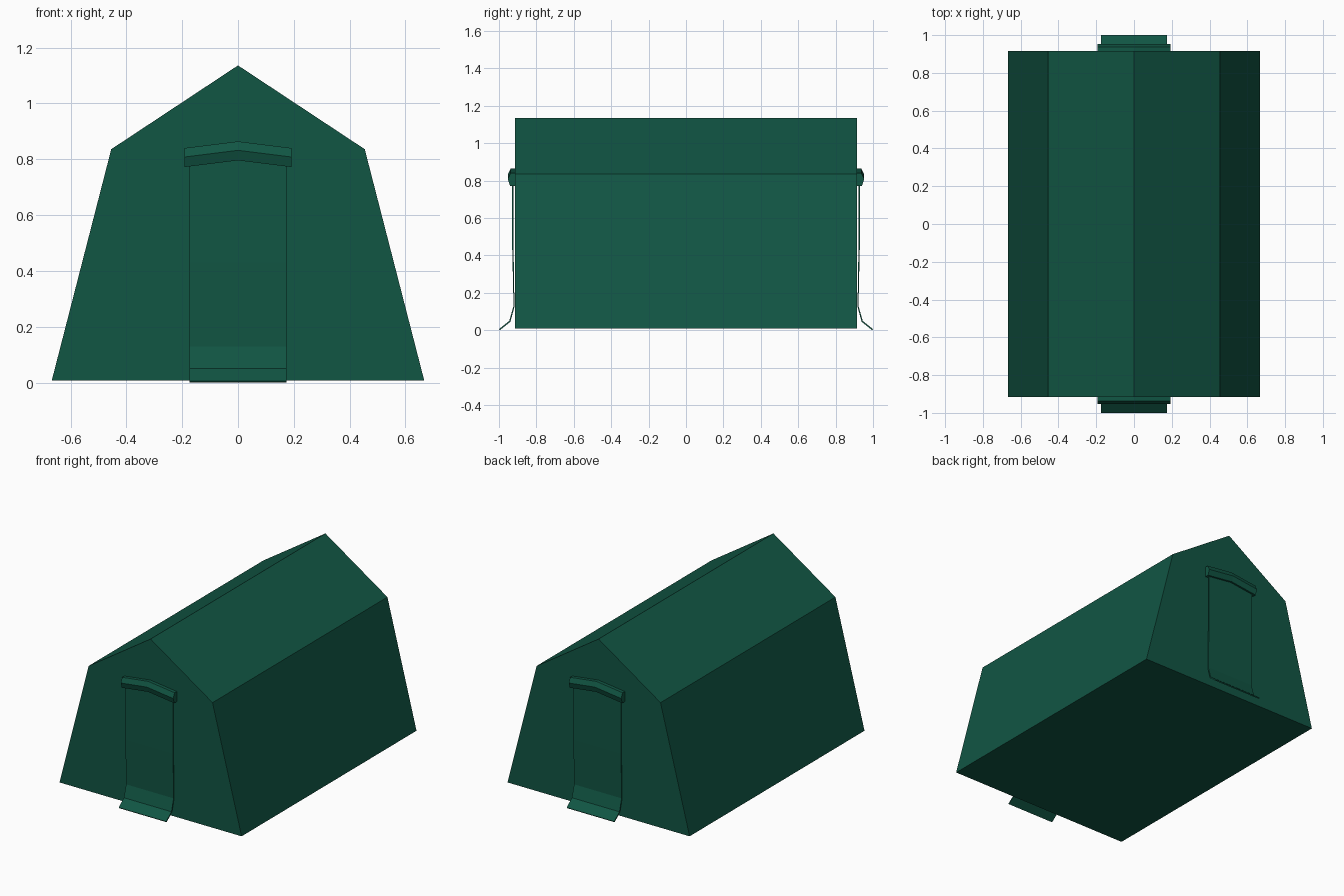
import bpy, bmesh

if "Cube" in bpy.data.objects:
    bpy.data.objects.remove(bpy.data.objects["Cube"])

green = bpy.data.materials.new("canvas green")
green.diffuse_color = (0.0056, 0.092, 0.057, 1)
green.use_nodes = True
green.node_tree.nodes["Principled BSDF"].inputs["Base Color"].default_value = green.diffuse_color


def loft(name, rings):
    """Closed solid through equal-sized rings of 3D points, capped at both ends."""
    bm = bmesh.new()
    rows = [[bm.verts.new(p) for p in ring] for ring in rings]
    n = len(rows[0])
    for a, b in zip(rows, rows[1:]):
        for i in range(n):
            j = (i + 1) % n
            bm.faces.new((a[i], a[j], b[j], b[i]))
    bm.faces.new(rows[0])
    bm.faces.new(rows[-1])
    bmesh.ops.recalc_face_normals(bm, faces=bm.faces)
    mesh = bpy.data.meshes.new(name)
    bm.to_mesh(mesh)
    bm.free()
    mesh.materials.append(green)
    obj = bpy.data.objects.new(name, mesh)
    bpy.context.collection.objects.link(obj)
    return obj


# tent body: five-sided section along y
section = [(-0.667, 0.008), (-0.454, 0.836), (0, 1.136), (0.454, 0.836), (0.667, 0.008)]
loft("tent_body", [[(x, y, z) for x, z in section] for y in (-0.915, 0.915)])

# side profiles (distance from centre, height)
flap_outer = [(0.929, 0.81), (0.929, 0.43), (0.922, 0.13), (0.945, 0.05), (1.0, 0.006)]
flap_inner = [(0.995, 0.0), (0.939, 0.045), (0.917, 0.125), (0.922, 0.43), (0.922, 0.81)]
hood = [(0.912, 0.84), (0.938, 0.84), (0.953, 0.808), (0.941, 0.772), (0.912, 0.772)]

for side, end in ((-1, "front"), (1, "back")):
    # hanging door flap with kicked-out bottom
    loft(end + "_door_flap",
         [[(x, side * d, z) for d, z in flap_outer + flap_inner] for x in (-0.174, 0.174)])
    # peaked hood over the door
    loft(end + "_door_hood",
         [[(x, side * d, z + rise) for d, z in hood]
          for x, rise in ((-0.192, 0), (0, 0.024), (0.192, 0))])
